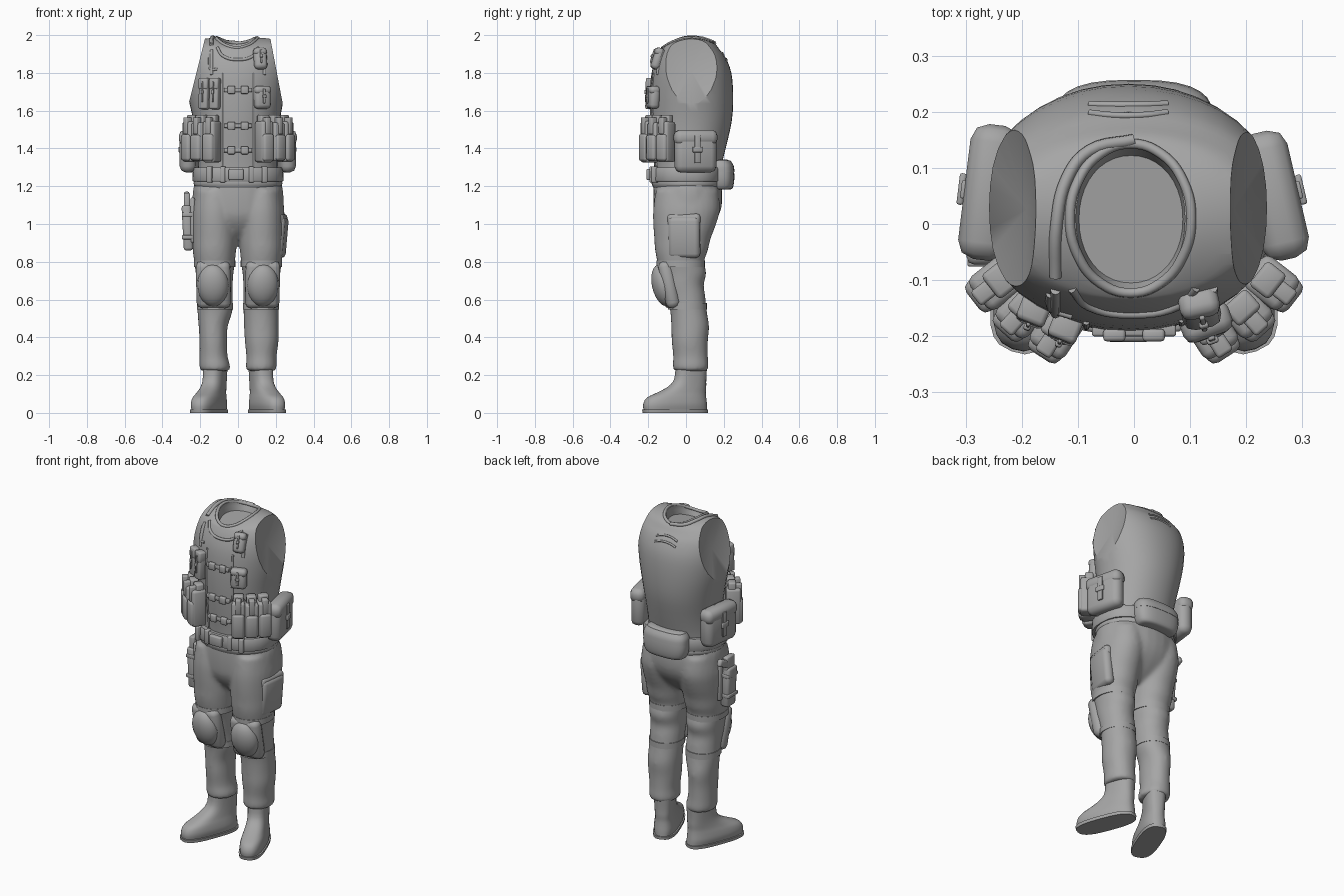
import bpy, bmesh, math
from mathutils import Matrix, Vector, Euler
from mathutils.bvhtree import BVHTree

if "Cube" in bpy.data.objects:
    bpy.data.objects.remove(bpy.data.objects["Cube"])

grey = bpy.data.materials.new("plain_grey")
grey.diffuse_color = (0.38, 0.38, 0.38, 1)
grey.use_nodes = True
grey.node_tree.nodes["Principled BSDF"].inputs["Base Color"].default_value = grey.diffuse_color


def finish(ob, angle=40):
    ob.data.materials.clear()
    ob.data.materials.append(grey)
    bpy.ops.object.select_all(action='DESELECT')
    ob.select_set(True)
    bpy.context.view_layer.objects.active = ob
    for mod in list(ob.modifiers):
        bpy.ops.object.modifier_apply(modifier=mod.name)
    bpy.ops.object.shade_smooth_by_angle(angle=math.radians(angle))
    return ob


def to_object(name, bm, matrix=None):
    bmesh.ops.recalc_face_normals(bm, faces=bm.faces)
    me = bpy.data.meshes.new(name)
    bm.to_mesh(me)
    ob = bpy.data.objects.new(name, me)
    bpy.context.collection.objects.link(ob)
    if matrix:
        ob.matrix_world = matrix
    return ob


def place(loc, yaw=0, pitch=0):
    return Matrix.Translation(loc) @ Euler((math.radians(pitch), 0, math.radians(yaw))).to_matrix().to_4x4()


def loft_mesh(rings, n=28, p=2.1, steps=3, bm=None):
    """Rings are (z, x0, x1, y0, y1, bend, tilt), blended smoothly along the height."""
    R = [tuple(r) + (0,) * (7 - len(r)) for r in rings]
    fine = []
    for i in range(len(R) - 1):
        a, b, c, d = R[max(i - 1, 0)], R[i], R[i + 1], R[min(i + 2, len(R) - 1)]
        for k in range(steps):
            t = k / steps
            fine.append([0.5 * (2 * q + (r - o) * t + (2 * o - 5 * q + 4 * r - s) * t * t
                                + (3 * q - o - 3 * r + s) * t ** 3) for o, q, r, s in zip(a, b, c, d)])
    fine.append(R[-1])
    bm, loops = bm or bmesh.new(), []
    for z, x0, x1, y0, y1, bend, tilt in fine:
        loop = []
        for k in range(n):
            a = 2 * math.pi * k / n
            u = math.copysign(abs(math.cos(a)) ** (2 / p), math.cos(a))
            v = math.copysign(abs(math.sin(a)) ** (2 / p), math.sin(a))
            loop.append(bm.verts.new(((x0 + x1) / 2 + u * (x1 - x0) / 2, (y0 + y1) / 2 + v * (y1 - y0) / 2,
                                      z - bend * v * v + tilt * v)))
        loops.append(loop)
    for A, B in zip(loops, loops[1:]):
        for k in range(n):
            bm.faces.new((A[k], A[(k + 1) % n], B[(k + 1) % n], B[k]))
    bm.faces.new(loops[0])
    bm.faces.new(loops[-1])
    return bm


def loft(name, rings, matrix=None, **kw):
    return finish(to_object(name, loft_mesh(rings, **kw), matrix))


def box(name, matrix, size, bevel=0.01):
    bm = bmesh.new()
    bmesh.ops.create_cube(bm, size=1)
    bmesh.ops.scale(bm, vec=size, verts=bm.verts)
    bmesh.ops.bevel(bm, geom=bm.edges[:], offset=min(bevel, min(size) * 0.4), segments=2, profile=0.5, affect='EDGES')
    return finish(to_object(name, bm, matrix), 50)


def pouch(name, m, w, d, h, bevel=0.02):
    # Body, overlapping lid, closing strap and clip
    T = Matrix.Translation
    box(name, m, (w, d, h), bevel)
    box(name + "_lid", m @ T((0, -0.002, h * 0.32)), (w * 1.03, d * 1.04, h * 0.37), bevel * 0.9)
    box(name + "_strap", m @ T((0, -d * 0.52 - 0.003, h * 0.05)), (w * 0.14, 0.01, h * 0.65), 0.003)
    box(name + "_clip", m @ T((0, -d * 0.52 - 0.007, h * 0.04)), (w * 0.24, 0.012, h * 0.13), 0.004)


def tube(name, pts, r, closed=False):
    cu = bpy.data.curves.new(name, 'CURVE')
    cu.dimensions, cu.bevel_depth, cu.bevel_resolution, cu.resolution_u = '3D', r, 2, 5
    cu.use_fill_caps = True
    sp = cu.splines.new('BEZIER')
    sp.bezier_points.add(len(pts) - 1)
    for bp, co in zip(sp.bezier_points, pts):
        bp.co, bp.handle_left_type, bp.handle_right_type = co, 'AUTO', 'AUTO'
    sp.use_cyclic_u = closed
    cu.materials.append(grey)
    ob = bpy.data.objects.new(name, cu)
    bpy.context.collection.objects.link(ob)


# Vest body with neck opening
bm = loft_mesh([(1.24, -.215, .215, -.165, .175), (1.32, -.21, .208, -.17, .19), (1.42, -.215, .21, -.18, .215),
                (1.55, -.237, .222, -.19, .243), (1.68, -.265, .245, -.192, .25), (1.80, -.28, .262, -.182, .24),
                (1.89, -.275, .262, -.158, .21, .01), (1.945, -.25, .24, -.138, .18, .025),
                (1.975, -.20, .195, -.13, .158, .035, .01), (1.986, -.112, .1, -.122, .142, .04, .012),
                (1.975, -.104, .092, -.116, .134, .04, .012), (1.93, -.098, .087, -.105, .122, .02, .01)], n=40)
# Arm openings: slanted cuts closed by shallow hollow discs
for s, x, slope in ((-1, .265, .25), (1, .24, .19)):
    bmesh.ops.bisect_plane(bm, geom=bm.verts[:] + bm.edges[:] + bm.faces[:], plane_co=(s * x, 0, 1.62),
                           plane_no=(s, 0, slope), clear_outer=True)
    caps = bmesh.ops.holes_fill(bm, edges=[e for e in bm.edges if e.is_boundary])["faces"]
    bmesh.ops.recalc_face_normals(bm, faces=bm.faces)
    bmesh.ops.poke(bm, faces=caps, offset=-.025)
tree = BVHTree.FromBMesh(bm)
finish(to_object("vest_body", bm), 35)


def front(x, z):
    return tree.ray_cast(Vector((x, -1, z)), Vector((0, 1, 0)))[0]


def back(x, z):
    return tree.ray_cast(Vector((x, 1, z)), Vector((0, -1, 0)))[0]


# Collar, neckline and piping
tube("collar", [(-.006 + .108 * math.cos(a), .01 + .133 * math.sin(a),
                 1.985 - .04 * math.sin(a) ** 2 + .012 * math.sin(a))
                for a in [k * math.pi / 6 for k in range(12)]], .009, True)
tube("neckline", [front(x, z) for x, z in ((-.11, 1.935), (-.08, 1.89), (0, 1.87), (.08, 1.89), (.11, 1.935))], .008)
for s in (-1, 1):
    tube("vest_front_edge", [front(s * .085, 1.3 + .1 * k) for k in range(6)], .006)
    tube("shoulder_strap", [front(s * .14, z) for z in (1.79, 1.84, 1.89, 1.92)], .009)
tube("drinking_hose", [(x, y, tree.ray_cast(Vector((x, y, 3)), Vector((0, 0, -1)))[0].z + .002)
                       for x, y in ((-.14, -.095), (-.138, 0), (-.12, .08), (-.08, .13), (0, .15))], .011)
tube("hose_tip", [front(x, z) for x, z in ((-.15, 1.9), (-.15, 1.84), (-.145, 1.82), (-.11, 1.82))], .007)
for z in (1.89, 1.86):
    tube("drag_handle", [back(x, z + dz) for x, dz in ((-.08, 0), (-.04, .012), (.02, .012), (.06, 0))], .006)

# Front closing straps with clips
for z in (1.71, 1.52, 1.39):
    y = front(0, z).y
    box("chest_strap", place((0, y, z)), (.15, .02, .022), .004)
    for x in (-.035, .035):
        box("chest_clip", place((x, y - .008, z)), (.04, .022, .042), .006)

# Chest pouches
for x in (-.178, -.122):
    pouch("chest_magazine_pouch", place((x, front(x, 1.69).y - .012, 1.69), -22, -3), .052, .05, .165, .01)
pouch("chest_small_pouch", place((.128, front(.128, 1.67).y - .015, 1.67), 20, -3), .09, .055, .12)
pouch("shoulder_radio_pouch", place((.118, front(.118, 1.87).y - .008, 1.875), 12, -18), .07, .05, .115)

# Magazine pouches wrapping the front corners
for s in (-1, 1):
    for x, y, yaw, h in ((.138, -.192, 33, .22), (.198, -.155, 42, .205), (.245, -.105, 52, .215)):
        m = place((s * x, y, 1.435), s * yaw)
        box("magazine_pouch", m, (.074, .082, h), .014)
        box("magazine_pouch_front", m @ Matrix.Translation((0, -.03, -.03)), (.066, .046, h * .66), .014)
        box("magazine_top", m @ Matrix.Translation((0, .008, .1)), (.055, .045, .085), .008)
        box("magazine_flap", m @ Matrix.Translation((0, -.02, .085)), (.032, .055, .09), .006)
# Side pouches
pouch("side_pouch", place((.248, .05, 1.385), 103), .225, .084, .225, .034)
pouch("side_pouch", place((-.256, .056, 1.385), -97), .235, .086, .225, .034)

# Belt with buckle, loops and rounded rear pouch
loft("shirt_hem", [(1.19, -.225, .225, -.172, .188), (1.215, -.235, .235, -.182, .195), (1.25, -.225, .225, -.175, .185)])
loft("belt", [(1.225, -.238, .238, -.188, .19), (1.232, -.242, .242, -.192, .194),
              (1.293, -.238, .238, -.19, .194), (1.3, -.234, .234, -.186, .19)], p=2.4, steps=1)
box("belt_buckle", place((-.01, -.195, 1.262)), (.08, .03, .06), .008)
for x in (-.15, -.08, .07, .14):
    box("belt_loop", place((x, -.183 + abs(x) * .12, 1.262), x * 120), (.028, .036, .085), .006)
loft("rear_pouch", [(1.182, -.10, .10, .14, .23), (1.192, -.125, .125, .13, .248), (1.24, -.14, .14, .12, .256),
                    (1.30, -.138, .138, .12, .252), (1.33, -.125, .125, .13, .238), (1.342, -.10, .10, .14, .215)], p=2.7)
loft("rear_pouch_lid", [(1.275, -.141, .141, .12, .257), (1.31, -.138, .138, .12, .252),
                        (1.337, -.122, .122, .13, .235)], p=2.7)

# Trousers: hips and both legs fused into one soft garment
bm = loft_mesh([(1.26, -.21, .21, -.165, .175), (1.19, -.237, .237, -.172, .19), (1.1, -.242, .242, -.172, .19),
                (1.03, -.235, .235, -.162, .165), (.96, -.17, .17, -.12, .11), (.91, -.08, .08, -.06, .05)])
for s in (-1, 1):
    # Outer and inner edge, then front and back; the left shin is slimmer
    k = .022 if s < 0 else 0
    leg = [(1.18, .23, .02, -.16, .17), (1.08, .245, .002, -.174, .18), (1.0, .246, .002, -.174, .16),
           (.92, .243, .004, -.168, .13), (.86, .24, .01, -.164, .116), (.80, .232, .016, -.152, .096),
           (.74, .224, .024, -.137, .108), (.68, .22, .028, -.122, .094), (.62, .216, .028, -.102, .102),
           (.54, .215, .029, -.084, .11), (.46, .216 - k / 3, .032 + k, -.078, .122),
           (.38, .215 - k / 2, .036 + k, -.076, .116), (.30, .204, .044 + k / 2, -.068, .116),
           (.25, .205, .042, -.07, .12), (.222, .2, .044, -.065, .116)]
    loft_mesh([(z, *sorted((s * a, s * b)), y0, y1) for z, a, b, y0, y1 in leg], bm=bm)
trousers = to_object("trousers", bm)
mod = trousers.modifiers.new("fuse", 'REMESH')
mod.mode, mod.voxel_size = 'VOXEL', .011
mod = trousers.modifiers.new("soften", 'SMOOTH')
mod.factor, mod.iterations = .5, 8
finish(trousers, 60)

for s in (-1, 1):
    # Knee pad: cushion, hard shell and straps
    bm = bmesh.new()
    bmesh.ops.create_uvsphere(bm, u_segments=20, v_segments=12, radius=1)
    bmesh.ops.scale(bm, vec=(.084, .06, .114), verts=bm.verts)
    finish(to_object("knee_shell", bm, place((s * .132, -.12, .675), s * 6, 14)))
    box("knee_cushion", place((s * .13, -.095, .68), s * 6, 12), (.182, .075, .255), .03)
    for z, a, b, y0, y1 in ((.79, .234, .014, -.155, .1), (.565, .218, .026, -.096, .11)):
        x0, x1 = sorted((s * a, s * b))
        loft("knee_strap", [(z - .017, x0, x1, y0, y1), (z + .017, x0, x1, y0, y1)], steps=1)
    # Boot and sole, toes turned outward
    m = place((s * .12, .03, 0), s * 21)
    loft("boot", [(.012, -.062, .062, -.268, .084), (.045, -.068, .068, -.27, .082), (.08, -.064, .064, -.25, .078),
                  (.108, -.058, .058, -.19, .076), (.14, -.055, .055, -.128, .078), (.18, -.055, .055, -.094, .078),
                  (.25, -.058, .058, -.086, .082)], m, p=2.6)
    loft("boot_sole", [(0, -.069, .069, -.272, .086), (.018, -.071, .071, -.275, .088)], m, p=2.8, steps=1)

# Cargo pocket lying close to the thigh
box("cargo_pocket", place((.222, -.01, .93), 82, 5), (.17, .06, .22), .024)
box("cargo_pocket_flap", place((.22, -.01, 1.025), 82, 3), (.176, .062, .06), .018)

# Thigh holster with sidearm
box("holster_panel", place((-.24, -.02, 1.02), -90), (.11, .025, .24), .01)
box("holster", place((-.268, -.03, .98), -90, 3), (.085, .05, .24), .014)
box("sidearm_slide", place((-.27, -.025, 1.115), -90), (.075, .034, .1), .008)
box("sidearm_grip", place((-.272, .028, 1.135)) @ Matrix.Rotation(math.radians(25), 4, 'X'), (.03, .1, .042), .01)
for z in (.93, 1.05):
    box("holster_strap", place((-.268, -.03, z), -90), (.092, .058, .022), .004)
